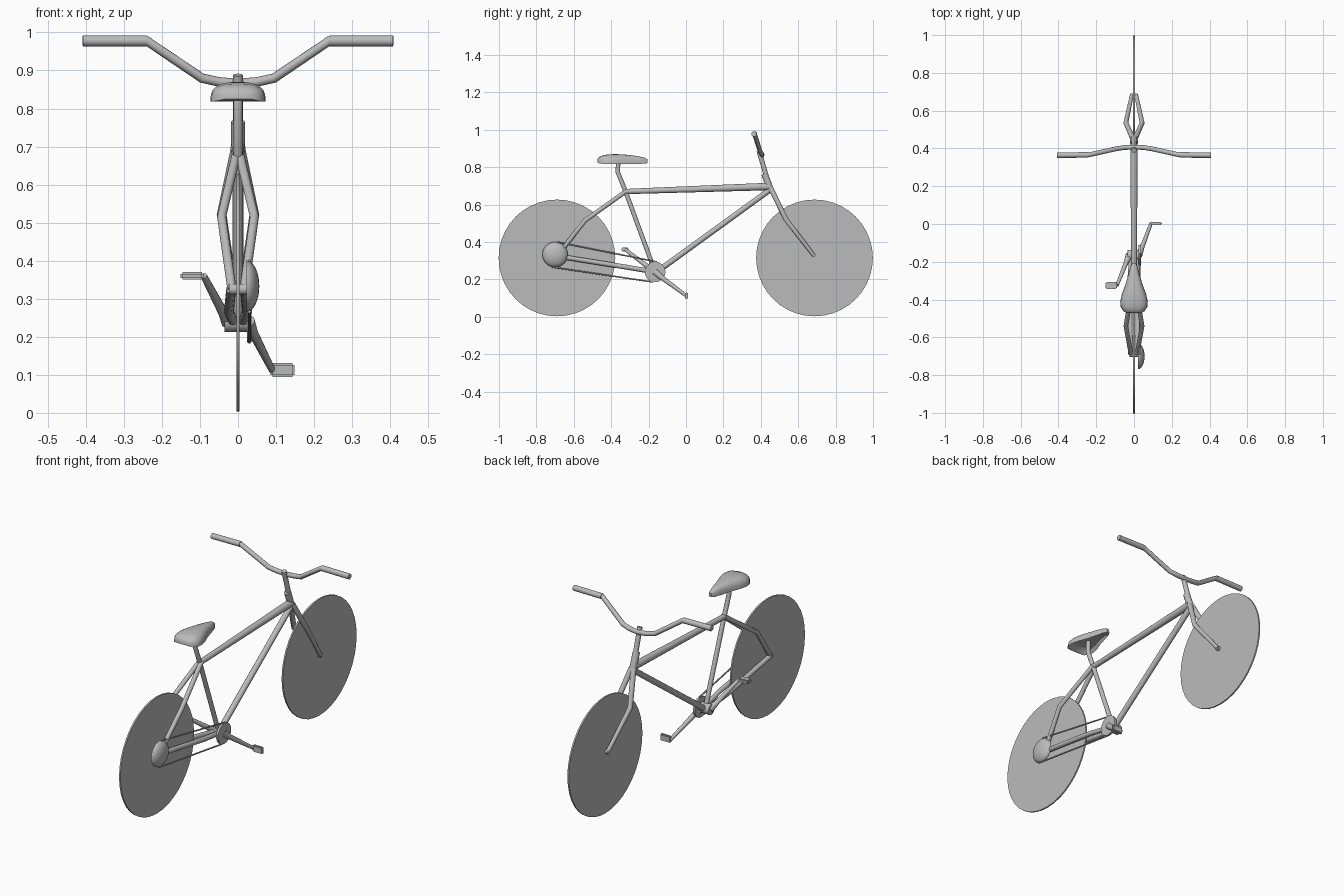
import bpy, bmesh, math
from mathutils import Vector, Matrix

if "Cube" in bpy.data.objects:
    bpy.data.objects.remove(bpy.data.objects["Cube"])

grey = bpy.data.materials.new("grey metal")
grey.diffuse_color = (0.5, 0.5, 0.5, 1)
grey.use_nodes = True
grey.node_tree.nodes["Principled BSDF"].inputs["Base Color"].default_value = grey.diffuse_color


def finish(bm, name, angle=40):
    bmesh.ops.recalc_face_normals(bm, faces=bm.faces)
    me = bpy.data.meshes.new(name)
    bm.to_mesh(me)
    bm.free()
    ob = bpy.data.objects.new(name, me)
    bpy.context.collection.objects.link(ob)
    me.materials.append(grey)
    bpy.ops.object.select_all(action='DESELECT')
    ob.select_set(True)
    bpy.context.view_layer.objects.active = ob
    bpy.ops.object.shade_smooth_by_angle(angle=math.radians(angle))
    return ob


def skin(bm, rings):
    for a, b in zip(rings, rings[1:]):
        for i in range(len(a)):
            j = (i + 1) % len(a)
            bm.faces.new((a[i], a[j], b[j], b[i]))
    bm.faces.new(rings[0])
    bm.faces.new(rings[-1])


def tube(name, pts, radii, sides=12):
    """Mitred round tube through the points; one radius or one per point."""
    pts = [Vector(p) for p in pts]
    if not isinstance(radii, (list, tuple)):
        radii = [radii] * len(pts)
    bm, rings = bmesh.new(), []
    for k, p in enumerate(pts):
        d1 = (p - pts[k - 1]).normalized() if k else (pts[1] - p).normalized()
        d2 = (pts[k + 1] - p).normalized() if k < len(pts) - 1 else d1
        t = (d1 + d2).normalized()
        ref = Vector((0, 0, 1)) if abs(pts[-1].x - pts[0].x) > 0.3 else Vector((1, 0, 0))
        u = (ref - t * ref.dot(t)).normalized()
        v = t.cross(u)
        rings.append([bm.verts.new(p + radii[k] * (u * math.cos(a) + v * math.sin(a)))
                      for a in (2 * math.pi * i / sides for i in range(sides))])
    skin(bm, rings)
    return finish(bm, name)


def disc(name, x0, x1, y, z, r, sides=24):
    bm = bmesh.new()
    rot = Matrix.Translation(((x0 + x1) / 2, y, z)) @ Matrix.Rotation(math.pi / 2, 4, 'Y')
    bmesh.ops.create_cone(bm, cap_ends=True, segments=sides, radius1=r, radius2=r,
                          depth=x1 - x0, matrix=rot)
    return finish(bm, name)


def pedal(name, x, y, z, sx, sy, sz, tilt):
    bm = bmesh.new()
    m = Matrix.Translation((x, y, z)) @ Matrix.Rotation(tilt, 4, 'X') @ Matrix.Diagonal((sx, sy, sz, 1))
    bmesh.ops.create_cube(bm, size=1, matrix=m)
    bmesh.ops.bevel(bm, geom=bm.edges[:], offset=0.005, segments=2, affect='EDGES')
    return finish(bm, name)


# Wheels
for name, y in (("rear_wheel", -0.69), ("front_wheel", 0.687)):
    disc(name, -0.004, 0.004, y, 0.315, 0.312, 40)

# Main frame
tube("top_tube", [(0, -0.325, 0.67), (0, 0.445, 0.697)], [0.014, 0.02])
tube("down_tube", [(0, -0.15, 0.245), (0, 0.45, 0.68)], 0.015)
tube("seat_tube", [(0, -0.165, 0.24), (0, -0.325, 0.675), (0, -0.365, 0.775), (0, -0.362, 0.835)], 0.012)
tube("head_tube", [(0, 0.42, 0.765), (0, 0.455, 0.67)], 0.018)
tube("stem", [(0, 0.39, 0.888), (0, 0.43, 0.75)], 0.013)

# Paired stays and fork blades
for s, side in ((1, "right"), (-1, "left")):
    tube(side + "_seat_stay", [(s * 0.006, -0.32, 0.672), (s * 0.043, -0.54, 0.515),
                               (s * 0.016, -0.69, 0.325)], 0.012)
    tube(side + "_chain_stay", [(s * 0.012, -0.165, 0.24), (s * 0.024, -0.32, 0.266),
                                (s * 0.018, -0.69, 0.325)], 0.013)
    tube(side + "_fork_blade", [(s * 0.006, 0.452, 0.69), (s * 0.043, 0.535, 0.52),
                                (s * 0.012, 0.682, 0.33)], [0.014, 0.013, 0.01])
disc("front_axle", -0.018, 0.018, 0.68, 0.332, 0.012, 12)
disc("rear_axle", -0.024, 0.03, -0.69, 0.325, 0.014, 12)

# Handlebar and grips
half = [(0.24, 0.366, 0.978), (0.095, 0.398, 0.88), (0.05, 0.405, 0.87)]
tube("handlebar", [(-0.40, 0.364, 0.978)] + [(-x, y, z) for x, y, z in half] + [(0, 0.407, 0.866)]
     + half[::-1] + [(0.40, 0.364, 0.978)], 0.0125)
for s, side in ((1, "right"), (-1, "left")):
    tube(side + "_grip", [(s * 0.24, 0.366, 0.978), (s * 0.408, 0.364, 0.978)], 0.0145)

# Saddle: domed cross-sections (y, half width, base, top), hollowed underneath
bm, rings = bmesh.new(), []
for y, w, z0, z1 in ((-0.472, 0.035, 0.825, 0.846), (-0.462, 0.056, 0.82, 0.857),
                     (-0.44, 0.07, 0.818, 0.865), (-0.41, 0.073, 0.818, 0.869),
                     (-0.37, 0.064, 0.818, 0.870), (-0.32, 0.045, 0.818, 0.867),
                     (-0.26, 0.028, 0.818, 0.860), (-0.22, 0.017, 0.819, 0.851),
                     (-0.206, 0.008, 0.822, 0.842)):
    ring = []
    for i in range(13):
        a = math.pi * i / 12
        c, q = math.cos(a), math.sin(a)
        ring.append(bm.verts.new((math.copysign(abs(c) ** 0.7, c) * w, y, z0 + (z1 - z0) * q ** 0.7)))
    for f in (-0.8, 0, 0.8):
        lift = 0.4 if 0.02 < w else 0.0
        ring.append(bm.verts.new((f * w, y, z0 + (z1 - z0) * lift * (y > -0.46))))
    rings.append(ring)
skin(bm, rings)
finish(bm, "saddle", 50)

# Rear hub dome
bm = bmesh.new()
bmesh.ops.create_uvsphere(bm, u_segments=24, v_segments=16, radius=1,
                          matrix=Matrix.Translation((0.022, -0.70, 0.333))
                          @ Matrix.Diagonal((0.034, 0.068, 0.068, 1))
                          @ Matrix.Rotation(math.pi / 2, 4, 'Y'))
bmesh.ops.bisect_plane(bm, geom=bm.verts[:] + bm.edges[:] + bm.faces[:], plane_co=(0.022, 0, 0),
                       plane_no=(-1, 0, 0), clear_outer=True)
bmesh.ops.holes_fill(bm, edges=[e for e in bm.edges if e.is_boundary], sides=0)
finish(bm, "rear_hub_dome")

# Bottom bracket, chainring and chain runs
disc("bottom_bracket", -0.035, 0.035, -0.165, 0.24, 0.027, 16)
disc("chainring", 0.024, 0.036, -0.165, 0.24, 0.055, 24)
tube("upper_chain", [(0.03, -0.69, 0.40), (0.03, -0.155, 0.294)], 0.004, 8)
tube("lower_chain", [(0.03, -0.715, 0.266), (0.03, -0.175, 0.186)], 0.004, 8)

# Cranks and pedals
tube("right_crank", [(0.025, -0.165, 0.24), (0.04, -0.13, 0.21), (0.09, 0.003, 0.112)], [0.02, 0.013, 0.009])
tube("left_crank", [(-0.025, -0.165, 0.24), (-0.04, -0.2, 0.265), (-0.09, -0.325, 0.36)], [0.02, 0.013, 0.009])
pedal("right_pedal", 0.117, 0.003, 0.113, 0.062, 0.016, 0.037, 0)
pedal("left_pedal", -0.12, -0.326, 0.36, 0.062, 0.036, 0.02, 0)
